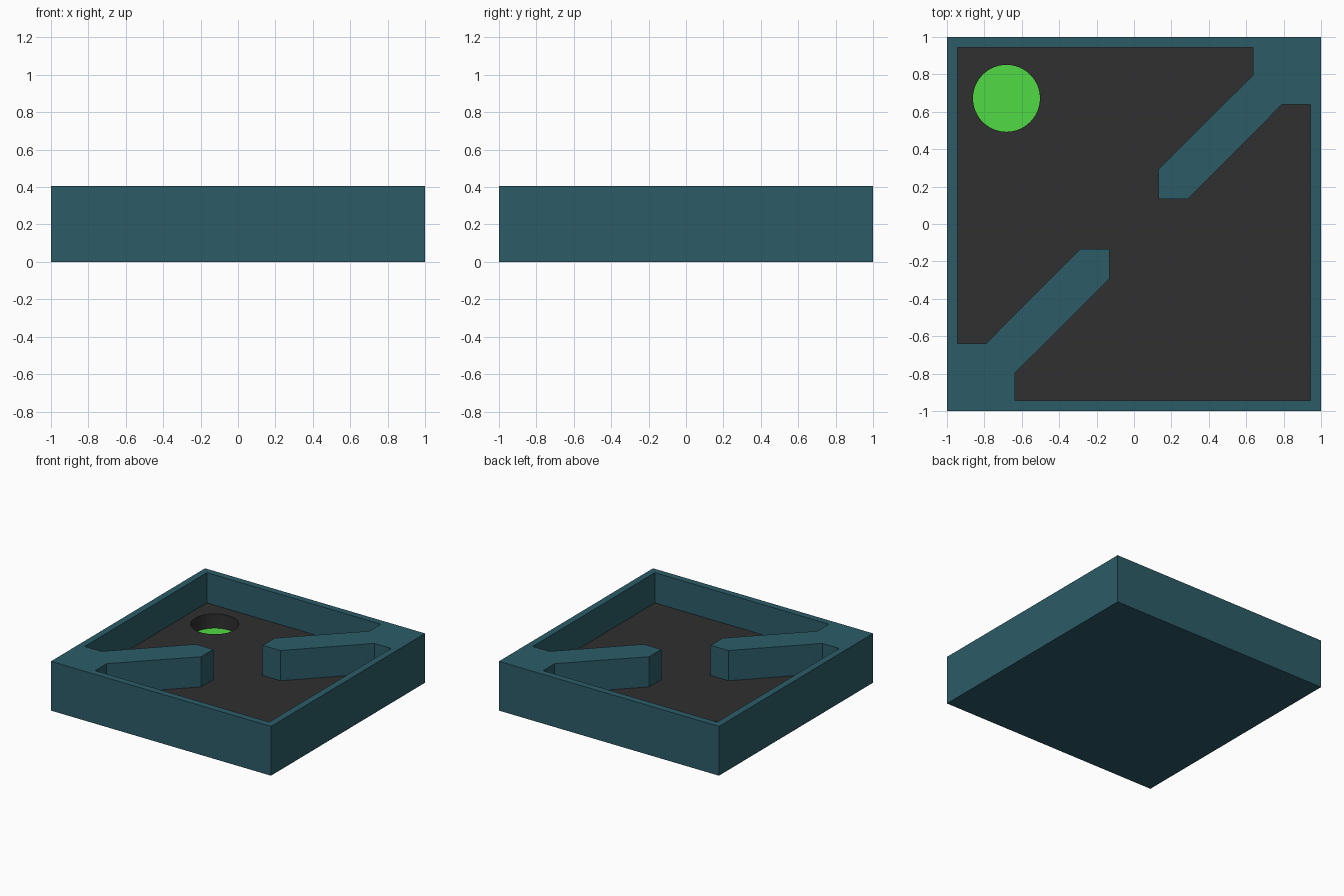
import bpy, bmesh, math

if "Cube" in bpy.data.objects:
    bpy.data.objects.remove(bpy.data.objects["Cube"])

TOP, FLOOR, WELL = 0.405, 0.157, 0.04


def material(name, rgb):
    m = bpy.data.materials.new(name)
    m.diffuse_color = (*rgb, 1)
    m.use_nodes = True
    m.node_tree.nodes["Principled BSDF"].inputs["Base Color"].default_value = m.diffuse_color
    return m


def fill(bm, loops, z, up=True):
    """Flat face through the loops; inner loops become holes."""
    edges = []
    for loop in loops:
        vs = [bm.verts.new((x, y, z)) for x, y in loop]
        edges += [bm.edges.new((vs[i - 1], vs[i])) for i in range(len(vs))]
    out = bmesh.ops.triangle_fill(bm, edges=edges, use_beauty=True,
                                  normal=(0, 0, 1))
    for f in out["geom"]:
        if isinstance(f, bmesh.types.BMFace):
            f.normal_update()
            if (f.normal.z > 0) != up:
                f.normal_flip()


def walls(bm, loop, z0, z1):
    """Upright band; a counter-clockwise loop faces outwards."""
    low = [bm.verts.new((x, y, z0)) for x, y in loop]
    high = [bm.verts.new((x, y, z1)) for x, y in loop]
    for i in range(len(loop)):
        bm.faces.new((low[i - 1], low[i], high[i], high[i - 1]))


def finish(bm, name, mat):
    bmesh.ops.remove_doubles(bm, verts=bm.verts, dist=1e-5)
    me = bpy.data.meshes.new(name)
    bm.to_mesh(me)
    bm.free()
    me.materials.append(mat)
    ob = bpy.data.objects.new(name, me)
    bpy.context.collection.objects.link(ob)
    return ob


# Outlines: the pocket is a half outline turned 180 degrees (clockwise)
square = [(-1, -1), (1, -1), (1, 1), (-1, 1)]
half = [(-.945, .945), (.637, .945), (.637, .797), (.13, .292), (.13, .135),
        (.29, .135), (.792, .64), (.945, .64)]
pocket = half + [(-x, -y) for x, y in half]
N = 64
circle = [(-.682 + .179 * math.cos(2 * math.pi * i / N),
           .672 - .179 * math.sin(2 * math.pi * i / N)) for i in range(N)]

# Casing with rim and the two diagonal arms
bm = bmesh.new()
fill(bm, [square, pocket], TOP)
fill(bm, [square], 0, up=False)
walls(bm, square, 0, TOP)
walls(bm, pocket, FLOOR, TOP)
finish(bm, "casing", material("teal", (.025, .107, .137)))

# Dark pocket floor with a round well
bm = bmesh.new()
fill(bm, [pocket, circle], FLOOR)
walls(bm, circle, WELL, FLOOR)
floor = finish(bm, "pocket_floor", material("charcoal", (.029, .029, .029)))
bpy.context.view_layer.objects.active = floor
floor.select_set(True)
bpy.ops.object.shade_smooth_by_angle()

# Green disc at the bottom of the well
bm = bmesh.new()
fill(bm, [circle], WELL)
finish(bm, "well_disc", material("green", (.082, .7, .056)))
